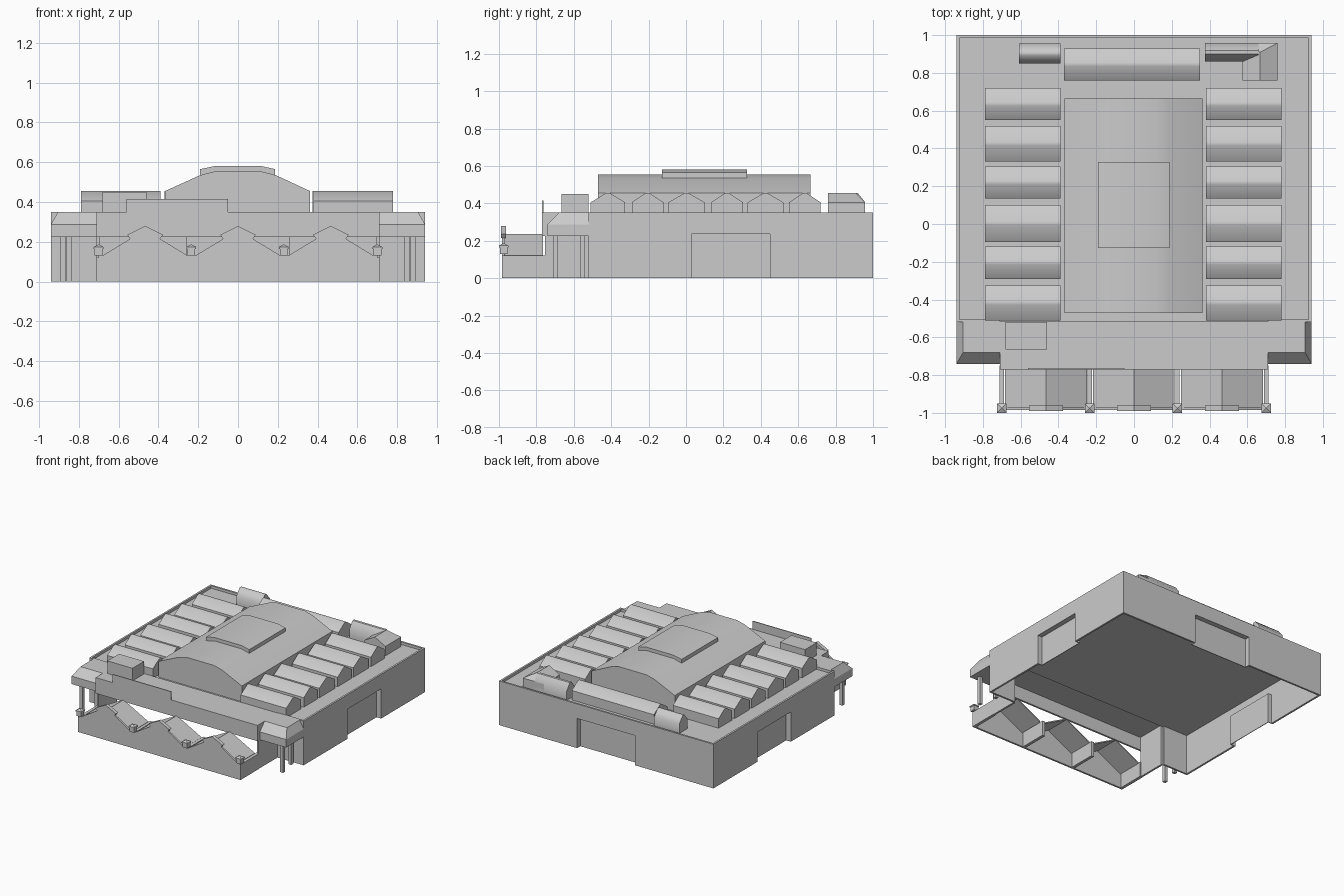
import bpy, bmesh, math

if "Cube" in bpy.data.objects:
    bpy.data.objects.remove(bpy.data.objects["Cube"])


def finish(name, bm, smooth=None):
    bmesh.ops.recalc_face_normals(bm, faces=bm.faces)
    me = bpy.data.meshes.new(name)
    bm.to_mesh(me)
    bm.free()
    ob = bpy.data.objects.new(name, me)
    bpy.context.collection.objects.link(ob)
    if smooth:
        bpy.ops.object.select_all(action='DESELECT')
        ob.select_set(True)
        bpy.context.view_layer.objects.active = ob
        bpy.ops.object.shade_smooth_by_angle(angle=math.radians(smooth))
    return ob


def prism(name, pts, axis, a, b, smooth=None):
    """Extrude a (horizontal, z) profile along x or y from a to b."""
    bm = bmesh.new()
    rings = []
    for t in (a, b):
        rings.append([bm.verts.new((t, u, w) if axis == 'x' else (u, t, w)) for u, w in pts])
    n = len(pts)
    bm.faces.new(rings[0])
    bm.faces.new(rings[1])
    for i in range(n):
        j = (i + 1) % n
        bm.faces.new((rings[0][i], rings[0][j], rings[1][j], rings[1][i]))
    return finish(name, bm, smooth)


def box(name, x0, x1, y0, y1, z0, z1):
    return prism(name, [(x0, z0), (x1, z0), (x1, z1), (x0, z1)], 'y', y0, y1)


def hull(name, pts):
    bm = bmesh.new()
    for p in pts:
        bm.verts.new(p)
    bmesh.ops.convex_hull(bm, input=bm.verts)
    bmesh.ops.dissolve_limit(bm, angle_limit=0.01, verts=bm.verts, edges=bm.edges)
    return finish(name, bm)


def gable(name, u0, u1, axis, a, b):
    m = (u0 + u1) / 2
    pts = [(u0, ROOF), (u1, ROOF), (u1, 0.405), (m + 0.01, 0.455), (m - 0.01, 0.455), (u0, 0.405)]
    return prism(name, pts, axis, a, b, 50)


ROOF, TOP, T, DOOR, DEPTH = 0.33, 0.35, 0.015, 0.235, 0.04


# Perimeter wall with a doorway recess
def door_wall(name, u0, u1, d0, d1, axis, outer, s):
    inner, back = outer - s * T, outer - s * DEPTH
    prism(name, [(u0, 0), (d0, 0), (d0, DOOR), (d1, DOOR), (d1, 0), (u1, 0), (u1, TOP), (u0, TOP)],
          axis, inner, outer)
    e = 0.005
    prism(name + "_recess", [(d0 - e, 0), (d1 + e, 0), (d1 + e, DOOR + e), (d0 - e, DOOR + e)],
          axis, back - s * e, back)
    prism(name + "_recess_frame",
          [(d0 - e, 0), (d0, 0), (d0, DOOR), (d1, DOOR), (d1, 0), (d1 + e, 0),
           (d1 + e, DOOR + e), (d0 - e, DOOR + e)], axis, back, inner)


door_wall("right_wall", -0.52, 1.0, 0.03, 0.45, 'x', 0.94, 1)
door_wall("left_wall", -0.52, 1.0, 0.03, 0.45, 'x', -0.94, -1)
door_wall("back_wall", -0.925, 0.925, -0.255, 0.255, 'y', 1.0, 1)

# Main roof and entrance roof
box("main_roof", -0.925, 0.925, -0.52, 0.985, ROOF - 0.01, ROOF)
box("entrance_roof", -0.71, 0.71, -0.755, -0.515, ROOF, TOP)

# Entrance facade, sign panel and roof box
box("facade", -0.71, 0.71, -0.77, -0.755, 0.225, TOP)
box("facade_panel", -0.56, -0.05, -0.77, -0.763, TOP, 0.415)
box("roof_box", -0.68, -0.46, -0.665, -0.52, TOP, 0.45)

# Front corners: wall, entrance side wall, sloped porch roof, columns
for side, s in (("left", -1), ("right", 1)):
    box(side + "_front_wall", min(s * 0.71, s * 0.925), max(s * 0.71, s * 0.925), -0.52, -0.505, 0, TOP)
    box(side + "_entrance_side", min(s * 0.695, s * 0.71), max(s * 0.695, s * 0.71), -0.755, -0.52, 0, TOP)
    pts = []
    for xo, yo, z in ((0.94, -0.74, 0.225), (0.94, -0.74, 0.288), (0.905, -0.68, TOP)):
        pts += [(s * 0.71, yo, z), (s * xo, yo, z), (s * xo, -0.52, z), (s * 0.71, -0.52, z)]
    hull(side + "_porch_roof", pts)
    for x, y in ((0.88, -0.697), (0.85, -0.553)):
        box(side + "_porch_column", s * x - 0.013, s * x + 0.013, y - 0.013, y + 0.013, 0, 0.225)

# Central raised roof and its lantern
prism("central_roof", [(-0.367, ROOF), (0.362, ROOF), (0.362, 0.455), (0.19, 0.535), (0.12, 0.553),
                       (-0.12, 0.553), (-0.19, 0.535), (-0.367, 0.455)], 'y', -0.47, 0.665, 40)
prism("roof_lantern", [(-0.19, 0.53), (0.187, 0.53), (0.187, 0.565), (0.12, 0.58),
                       (-0.12, 0.58), (-0.19, 0.565)], 'y', -0.127, 0.327, 40)

# Rows of gabled skylights along both sides
for y0, y1 in ((-0.51, -0.325), (-0.29, -0.12), (-0.095, 0.1), (0.135, 0.305), (0.33, 0.52), (0.55, 0.72)):
    gable("left_skylight", y0, y1, 'x', -0.79, -0.39)
    gable("right_skylight", y0, y1, 'x', 0.38, 0.78)

# Skylights along the back, with an L-shaped one in the corner
gable("back_skylight", 0.76, 0.93, 'x', -0.37, 0.35)
gable("small_back_skylight", 0.85, 0.955, 'x', -0.61, -0.39)
gable("corner_skylight_arm", 0.86, 0.958, 'x', 0.375, 0.66)
hull("corner_skylight_end", [(x, y, z) for x in (0.575, 0.76) for y in (0.76, 0.958) for z in (ROOF, 0.405)]
     + [(0.667, 0.76, 0.455), (0.667, 0.909, 0.455)])

# Three gabled entrance canopies
for c in (-0.467, 0, 0.467):
    half = [(0.235, 0.13), (0.215, 0.13), (0.075, 0.215)]
    wall = [(-0.235, 0), (0.235, 0)] + half + [(0, 0.255)] + [(-x, z) for x, z in reversed(half)]
    prism("canopy_front", [(c + x, z) for x, z in wall], 'y', -0.985, -0.97)
    cap = [(0.075, 0.215), (0.09, 0.235), (0, 0.28), (-0.09, 0.235), (-0.075, 0.215), (0, 0.255)]
    prism("canopy_gable_cap", [(c + x, z) for x, z in cap], 'y', -0.99, -0.962)
    roof = [(-0.217, 0.122), (0, 0.237), (0.217, 0.122), (0.217, 0.112), (0, 0.227), (-0.217, 0.112)]
    prism("canopy_roof", [(c + x, z) for x, z in roof], 'y', -0.97, -0.765)

# Canopy dividing walls and capped posts
for x in (-0.7, -0.235, 0.23, 0.7):
    box("canopy_side_wall", x - 0.012, x + 0.012, -0.985, -0.75, 0, 0.122)
    h = 0.02
    box("post", x - h, x + h, -0.975 - h, -0.975 + h, 0.13, 0.17)
    hull("post_cap", [(x + i, -0.975 + j, z) for i in (-0.025, 0.025) for j in (-0.025, 0.025)
                      for z in (0.165, 0.174)] + [(x, -0.975, 0.187)])
